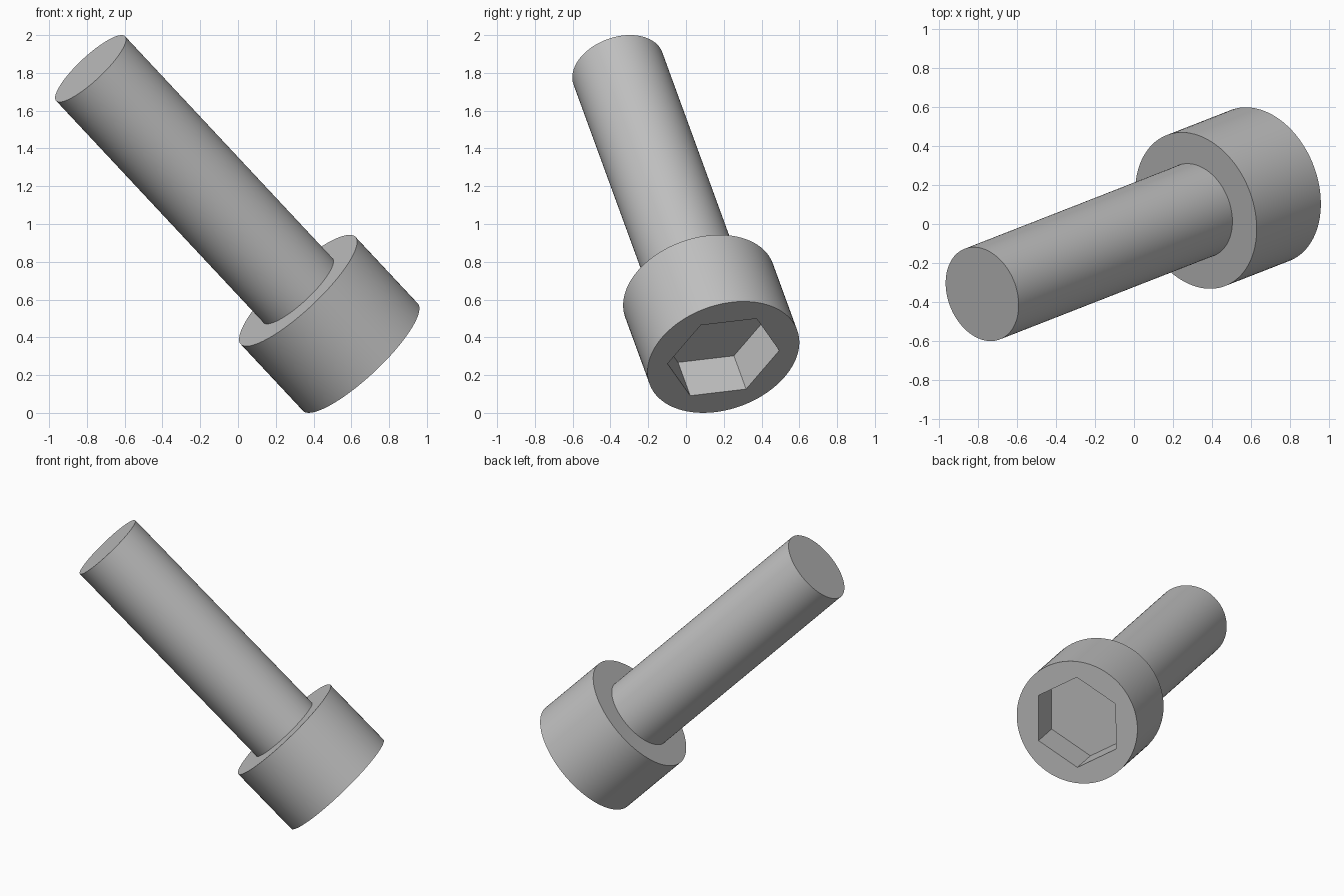
import bpy
import bmesh
import math
from mathutils import Matrix, Vector

cube = bpy.data.objects.get("Cube")
if cube:
    bpy.data.objects.remove(cube, do_unlink=True)

SEGMENTS = 96
HEAD_R, SHAFT_R, SOCKET_R = 0.416, 0.25, 0.308
HEAD_H, TOTAL_H, SOCKET_D = 0.5, 2.165, 0.25

steel = bpy.data.materials.new("steel grey")
steel.use_nodes = True
grey = (0.53, 0.53, 0.53, 1)
steel.diffuse_color = grey
steel.node_tree.nodes["Principled BSDF"].inputs["Base Color"].default_value = grey

# Tilted frame: z runs from the head to the tip, x points at a socket corner
axis = Vector((-0.66, -0.258, 0.706)).normalized()
corner = Vector((-0.078, 0.295, 0.035))
corner = (corner - axis * corner.dot(axis)).normalized()
side = axis.cross(corner)
frame = Matrix((corner, side, axis)).transposed().to_4x4()
frame.translation = (0.648, 0.198, 0.295)


def ring(bm, radius, z, hexagon=False):
    """Closed loop of points, round or six-sided."""
    verts = []
    for i in range(SEGMENTS):
        a = math.tau * i / SEGMENTS
        r = radius
        if hexagon:
            r *= math.cos(math.pi / 6) / math.cos(a % (math.pi / 3) - math.pi / 6)
        verts.append(bm.verts.new((r * math.cos(a), r * math.sin(a), z)))
    return verts


def build(name, profile, cap):
    """Skin consecutive rings and cap the ring with the given index."""
    bm = bmesh.new()
    rings = [ring(bm, *p) for p in profile]
    for lower, upper in zip(rings, rings[1:]):
        for i in range(SEGMENTS):
            j = (i + 1) % SEGMENTS
            bm.faces.new((lower[i], lower[j], upper[j], upper[i]))
    bm.faces.new(rings[cap] if cap else rings[cap][::-1])
    mesh = bpy.data.meshes.new(name)
    bm.to_mesh(mesh)
    bm.free()
    mesh.materials.append(steel)
    obj = bpy.data.objects.new(name, mesh)
    bpy.context.collection.objects.link(obj)
    obj.matrix_world = frame
    bpy.ops.object.select_all(action="DESELECT")
    obj.select_set(True)
    bpy.context.view_layer.objects.active = obj
    bpy.ops.object.shade_smooth_by_angle(angle=math.radians(30))


# Head with hexagonal socket, from the socket floor out to the shaft seat
build("bolt_head", [
    (SOCKET_R, SOCKET_D, True),
    (SOCKET_R, 0, True),
    (HEAD_R, 0),
    (HEAD_R, HEAD_H),
    (SHAFT_R, HEAD_H),
], 0)

# Plain shaft with a flat tip
build("bolt_shaft", [(SHAFT_R, HEAD_H), (SHAFT_R, TOTAL_H)], -1)
